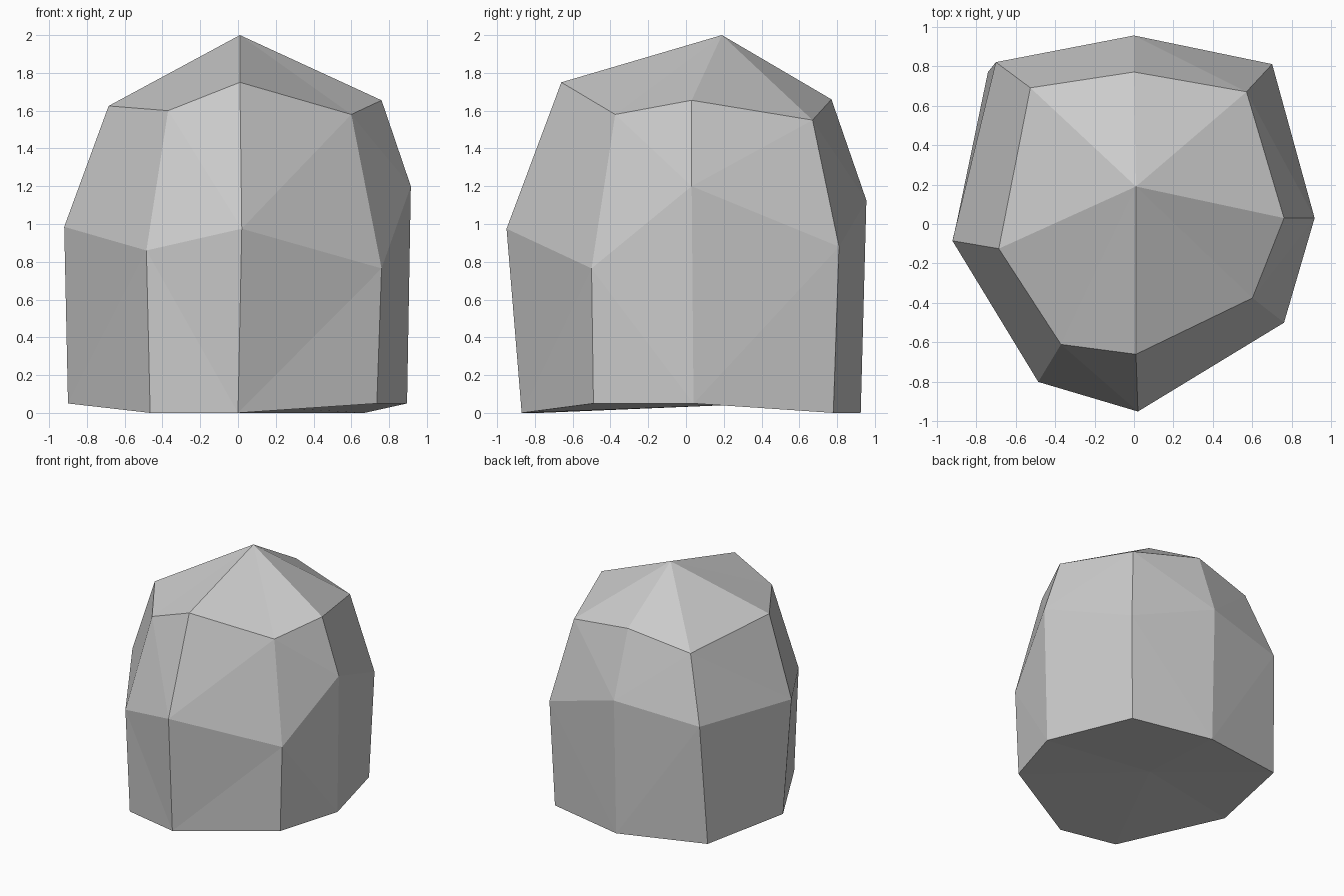
import bpy
import bmesh

# Remove the default object
default_object = bpy.data.objects.get("Cube")
if default_object:
    bpy.data.objects.remove(default_object, do_unlink=True)


def make_material(name, colour):
    material = bpy.data.materials.new(name)
    material.use_nodes = True
    material.diffuse_color = colour
    shader = next(n for n in material.node_tree.nodes if n.type == "BSDF_PRINCIPLED")
    shader.inputs["Base Color"].default_value = colour
    return material


# Three irregular rings, counter-clockwise from the front corner
base_ring = [(0, -.87, 0), (.735, -.49, .05), (.895, .04, .05), (.67, .78, 0),
             (0, .925, 0), (-.74, .77, .05), (-.9, 0, .05), (-.465, -.77, 0)]
waist_ring = [(.02, -.95, .975), (.76, -.5, .765), (.915, .03, 1.2), (.7, .81, .88),
              (0, .955, 1.125), (-.7, .82, 1.04), (-.92, -.085, .985), (-.485, -.8, .86)]
shoulder_ring = [(.01, -.66, 1.75), (.6, -.375, 1.58), (.76, .03, 1.655), (.57, .67, 1.55),
                 (0, .77, 1.66), (-.525, .69, 1.56), (-.685, -.125, 1.625), (-.37, -.61, 1.6)]
peak_point = (.01, .19, 2)
underside_point = (0, .19, .04)


def add_band(mesh, lower, upper):
    """Join two rings with facets whose diagonals alternate in direction."""
    count = len(lower)
    for i in range(count):
        j = (i + 1) % count
        if i % 2 == 0:
            mesh.faces.new((lower[i], lower[j], upper[j]))
            mesh.faces.new((lower[i], upper[j], upper[i]))
        else:
            mesh.faces.new((lower[i], lower[j], upper[i]))
            mesh.faces.new((lower[j], upper[j], upper[i]))


def add_cap(mesh, ring, centre):
    """Close a ring with a fan of triangles around one point."""
    for i, corner in enumerate(ring):
        mesh.faces.new((corner, ring[(i + 1) % len(ring)], centre))


# Faceted boulder
boulder_mesh = bmesh.new()
base, waist, shoulder = [
    [boulder_mesh.verts.new(point) for point in ring]
    for ring in (base_ring, waist_ring, shoulder_ring)
]
add_band(boulder_mesh, base, waist)
add_band(boulder_mesh, waist, shoulder)
add_cap(boulder_mesh, shoulder, boulder_mesh.verts.new(peak_point))
add_cap(boulder_mesh, base[::-1], boulder_mesh.verts.new(underside_point))
bmesh.ops.recalc_face_normals(boulder_mesh, faces=boulder_mesh.faces[:])

mesh_data = bpy.data.meshes.new("boulder")
boulder_mesh.to_mesh(mesh_data)
boulder_mesh.free()
mesh_data.materials.append(make_material("stone grey", (.6, .6, .6, 1)))
boulder = bpy.data.objects.new("boulder", mesh_data)
bpy.context.collection.objects.link(boulder)
